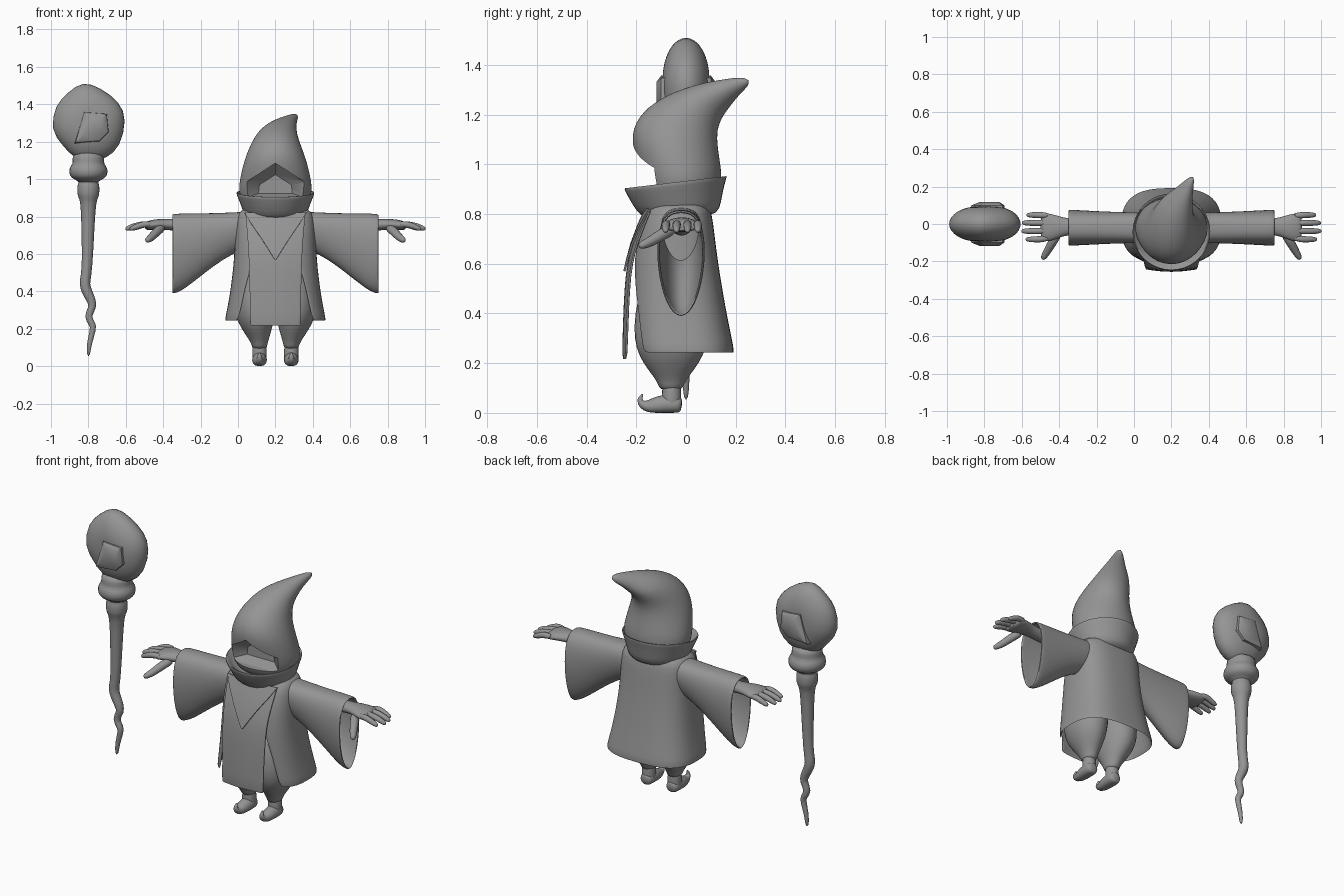
import bpy, bmesh
from math import sin, cos, pi, radians, copysign
from mathutils import Vector

cube = bpy.data.objects.get("Cube")
if cube:
    bpy.data.objects.remove(cube)

grey = bpy.data.materials.new("plain grey")
grey.use_nodes = True
COL = (0.3, 0.3, 0.3, 1)
grey.diffuse_color = COL
grey.node_tree.nodes["Principled BSDF"].inputs["Base Color"].default_value = COL
CX = 0.2  # centre line of the figure


def finish(name, verts, faces, sub=1, thick=0, cutter=None):
    """Make an object, bake its modifiers, and shade it."""
    me = bpy.data.meshes.new(name)
    me.from_pydata([tuple(v) for v in verts], [], faces)
    bm = bmesh.new()
    bm.from_mesh(me)
    bmesh.ops.recalc_face_normals(bm, faces=bm.faces)
    bm.to_mesh(me)
    bm.free()
    ob = bpy.data.objects.new(name, me)
    bpy.context.collection.objects.link(ob)
    if thick:
        m = ob.modifiers.new("thickness", "SOLIDIFY")
        m.thickness, m.offset = thick, 0
    if sub:
        m = ob.modifiers.new("smooth", "SUBSURF")
        m.levels = sub
    if cutter:
        m = ob.modifiers.new("cut", "BOOLEAN")
        m.operation, m.object, m.solver = "DIFFERENCE", cutter, "EXACT"
    if ob.modifiers:
        dg = bpy.context.evaluated_depsgraph_get()
        baked = bpy.data.meshes.new_from_object(ob.evaluated_get(dg))
        ob.modifiers.clear()
        ob.data = baked
    ob.data.materials.clear()
    ob.data.materials.append(grey)
    bpy.ops.object.select_all(action="DESELECT")
    ob.select_set(True)
    bpy.context.view_layer.objects.active = ob
    bpy.ops.object.shade_smooth_by_angle(angle=radians(40))
    return ob


def loft(name, rings, caps=True, closed=True, **kw):
    """Skin a list of equal rings of points."""
    n = len(rings[0])
    verts = [p for r in rings for p in r]
    faces = [(i * n + j, i * n + (j + 1) % n, (i + 1) * n + (j + 1) % n, (i + 1) * n + j)
             for i in range(len(rings) - 1) for j in range(n if closed else n - 1)]
    if caps:
        faces += [tuple(range(n)), tuple(range(len(verts) - n, len(verts)))]
    return finish(name, verts, faces, **kw)


def ring(c, u, v, n=16):
    c, u, v = Vector(c), Vector(u), Vector(v)
    return [c + u * cos(2 * pi * k / n) + v * sin(2 * pi * k / n) for k in range(n)]


def tilted(fy, fz, by, bz, w, cx=CX, n=20):
    """Ring through a front point and a back point, with half width w."""
    return ring((cx, (fy + by) / 2, (fz + bz) / 2), (w, 0, 0),
                (0, (by - fy) / 2, (bz - fz) / 2), n)


def tube(name, path, radii, ref, n=10, floor=None, **kw):
    pts = [Vector(p) for p in path]
    rings = []
    for i, p in enumerate(pts):
        t = (pts[min(i + 1, len(pts) - 1)] - pts[max(i - 1, 0)]).normalized()
        u = Vector(ref)
        u = (u - t * u.dot(t)).normalized()
        r = ring(p, u * radii[i], t.cross(u) * radii[i], n)
        if floor is not None:
            r = [Vector((q.x, q.y, max(q.z, floor))) for q in r]
        rings.append(r)
    return loft(name, rings, **kw)


# Hood with a hollow face opening
outline = [(-.165, .9), (-.155, .985), (0, 1.085), (.155, .985), (.165, .9)]
cut = loft("opening_cutter", [[(CX + x * s, y, .95 + (z - .95) * s) for x, z in outline]
                              for y, s in ((-.4, 1), (-.13, 1), (-.07, .55))], sub=0)
cut.hide_render = True
loft("hood", [tilted(-.15, .82, .12, .82, .16), tilted(-.18, .92, .145, .92, .2),
              tilted(-.2, 1, .145, .98, .195), tilted(-.23, 1.12, .13, 1.06, .172),
              tilted(-.18, 1.215, .125, 1.14, .138), tilted(-.08, 1.28, .15, 1.195, .11, .207),
              tilted(.03, 1.32, .18, 1.235, .085, .228), tilted(.13, 1.34, .21, 1.275, .048, .266),
              tilted(.245, 1.355, .262, 1.325, .014, .312)], sub=2, cutter=cut)
bpy.data.objects.remove(cut)

# Flared cowl around the neck
loft("cowl", [tilted(-.16, .77, .11, .79, .14), tilted(-.2, .81, .14, .82, .172),
              tilted(-.225, .85, .148, .88, .188), tilted(-.25, .895, .165, .945, .212),
              tilted(-.252, .905, .168, .955, .212), tilted(-.238, .905, .155, .952, .2),
              tilted(-.2, .86, .13, .9, .17), tilted(-.12, .85, .08, .88, .1)])


# Robe: rings left open at the front, the gap widening downward
def robe_ring(z, rx, yf, yb, gap, n=28):
    pts, cy = [], (yf + yb) / 2
    a0 = 0
    while abs(sin(a0)) ** .72 * rx < gap:
        a0 += .01
    for k in range(n + 1):
        a = a0 + (2 * pi - 2 * a0) * k / n
        s, c = sin(a), -cos(a)
        pts.append((CX + rx * copysign(abs(s) ** .72, s),
                    cy + (yb - yf) / 2 * copysign(abs(c) ** .72, c), z))
    return pts


loft("robe", [robe_ring(.24, .268, -.21, .192, .2), robe_ring(.32, .25, -.215, .175, .18),
              robe_ring(.42, .234, -.22, .155, .16), robe_ring(.52, .222, -.22, .138, .13),
              robe_ring(.62, .214, -.215, .122, .1), robe_ring(.72, .21, -.195, .11, .1),
              robe_ring(.8, .205, -.165, .1, .09), robe_ring(.838, .18, -.14, .085, .06),
              robe_ring(.845, .1, -.1, .05, .03)],
     caps=False, closed=False, thick=.01)

# Front panel hanging loose below the chest
profile = [(.21, -.254, .135), (.36, -.25, .135), (.5, -.244, .14), (.6, -.234, .142),
           (.68, -.212, .148), (.76, -.182, .155), (.82, -.155, .16)]
loft("front_panel", [[(CX + w * t, y + .014 * t * t, z) for t in (-1, -.99, -.5, 0, .5, .99, 1)]
                     for z, y, w in profile], caps=False, closed=False, thick=.01)

# Pointed collar flap on the chest
loft("chest_flap", [[(CX + w * t, y + .014 * (w * t / .15) ** 2, z) for t in (-1, -.5, 0, .5, 1)]
                    for z, y, w in ((.57, -.248, .004), (.62, -.236, .035), (.68, -.22, .073),
                                    (.76, -.19, .128), (.82, -.163, .165))],
     caps=False, closed=False, thick=.009, sub=0)


# Bell sleeve cross-section: wide near the top, narrow at the bottom
def sleeve_ring(x, top, bot, hw, n=20):
    pts = []
    for k in range(n):
        a = 2 * pi * k / n
        t = ((1 - sin(a)) / 2) ** 1.4
        pts.append((x, -.02 + hw * cos(a), top + (bot - top) * t))
    return pts


# Paired parts, mirrored about the centre line
for side, s in (("left", 1), ("right", -1)):
    def X(d):
        return CX + s * d

    loft(side + "_sleeve", [sleeve_ring(X(d), t, b, w) for d, t, b, w in (
        (.1, .825, .66, .075), (.2, .818, .615, .078), (.28, .815, .575, .08),
        (.38, .812, .5, .084), (.49, .812, .41, .09), (.53, .81, .392, .092),
        (.552, .808, .388, .092))], caps=False, thick=.01)

    # Hand
    loft(side + "_palm", [ring((X(d), y, z), (0, hy, 0), (0, 0, hz), 12) for d, y, z, hy, hz in (
        (.3, -.02, .74, .045, .04), (.53, -.015, .755, .042, .034), (.58, -.015, .758, .052, .03),
        (.64, -.018, .758, .075, .03), (.68, -.018, .752, .08, .026), (.7, -.018, .75, .07, .02))])
    for i, (y, d) in enumerate(((.048, .775), (.006, .8), (-.038, .803), (-.082, .78))):
        tube(f"{side}_finger_{i + 1}",
             [(X(.65), y * .9, .757), (X(.7), y, .76), (X(d - .05), y, .75),
              (X(d - .015), y, .737), (X(d), y, .73)],
             [.017, .019, .018, .015, .008], (0, 1, 0), n=8)
    tube(side + "_thumb", [(X(.6), -.04, .745), (X(.635), -.095, .72), (X(.66), -.14, .69),
                           (X(.682), -.175, .675), (X(.69), -.19, .67)],
         [.026, .027, .023, .019, .01], (0, 0, 1), n=8)

    # Baggy trouser leg
    loft(side + "_trouser", [ring((X(d), -.06, z), (rx, 0, 0), (0, ry, 0)) for z, d, rx, ry in (
        (.56, .09, .08, .1), (.46, .1, .11, .14), (.34, .108, .114, .155), (.26, .108, .106, .145),
        (.2, .1, .083, .115), (.15, .09, .058, .075), (.115, .085, .042, .052),
        (.09, .085, .04, .046))])

    # Boot with a curled toe
    tube(side + "_ankle", [(X(.085), -.058, z) for z in (.13, .09, .05, .015)],
         [.04, .04, .042, .04], (1, 0, 0), floor=0)
    tube(side + "_curled_shoe",
         [(X(.085), y, z) for y, z in ((-.016, .03), (-.03, .032), (-.07, .035), (-.115, .03),
                                       (-.15, .024), (-.178, .032), (-.19, .055), (-.172, .078))],
         [.028, .04, .043, .04, .03, .019, .012, .004], (1, 0, 0), floor=0)

# Crooked staff with collars
shaft = [(-.8, .05, .009), (-.797, .12, .014), (-.772, .2, .017), (-.778, .225, .02),
         (-.808, .265, .02), (-.775, .315, .022), (-.782, .35, .026), (-.82, .42, .03),
         (-.818, .46, .03), (-.806, .52, .028), (-.803, .7, .035), (-.8, .89, .042),
         (-.8, .9, .058), (-.8, .94, .063), (-.8, .975, .06), (-.8, .985, .05), (-.8, 1, .08),
         (-.8, 1.015, .106), (-.8, 1.06, .11), (-.8, 1.08, .085), (-.8, 1.11, .09),
         (-.8, 1.15, .08)]
tube("staff", [(x, 0, z) for x, z, r in shaft], [r for x, z, r in shaft], (0, 1, 0), n=12)

# Staff head: a flattened faceted stone
stone = [(-.87, 1.1), (-.94, 1.18), (-1.005, 1.26), (-.98, 1.4), (-.91, 1.465), (-.83, 1.528),
         (-.735, 1.49), (-.63, 1.415), (-.592, 1.32), (-.628, 1.17), (-.7, 1.11), (-.78, 1.09)]
loft("staff_head", [[(-.79 + (x + .79) * k, y, 1.3 + (z - 1.3) * k) for x, z in stone]
                    for y, k in ((-.094, .25), (-.09, .5), (-.068, .78), (-.036, .95), (0, 1.01),
                                 (.036, .95), (.068, .78), (.09, .5), (.094, .25))])

# Raised square boss on each face of the stone
boss = [(-.875, 1.19), (-.825, 1.36), (-.7, 1.35), (-.69, 1.25), (-.74, 1.2)]
for side, s in (("front", -1), ("back", 1)):
    loft(side + "_boss", [[(-.76 + (x + .76) * k, s * y, 1.3 + (z - 1.3) * k) for x, z in boss]
                          for y, k in ((.07, 1), (.1, .95), (.118, .55))], sub=0)
